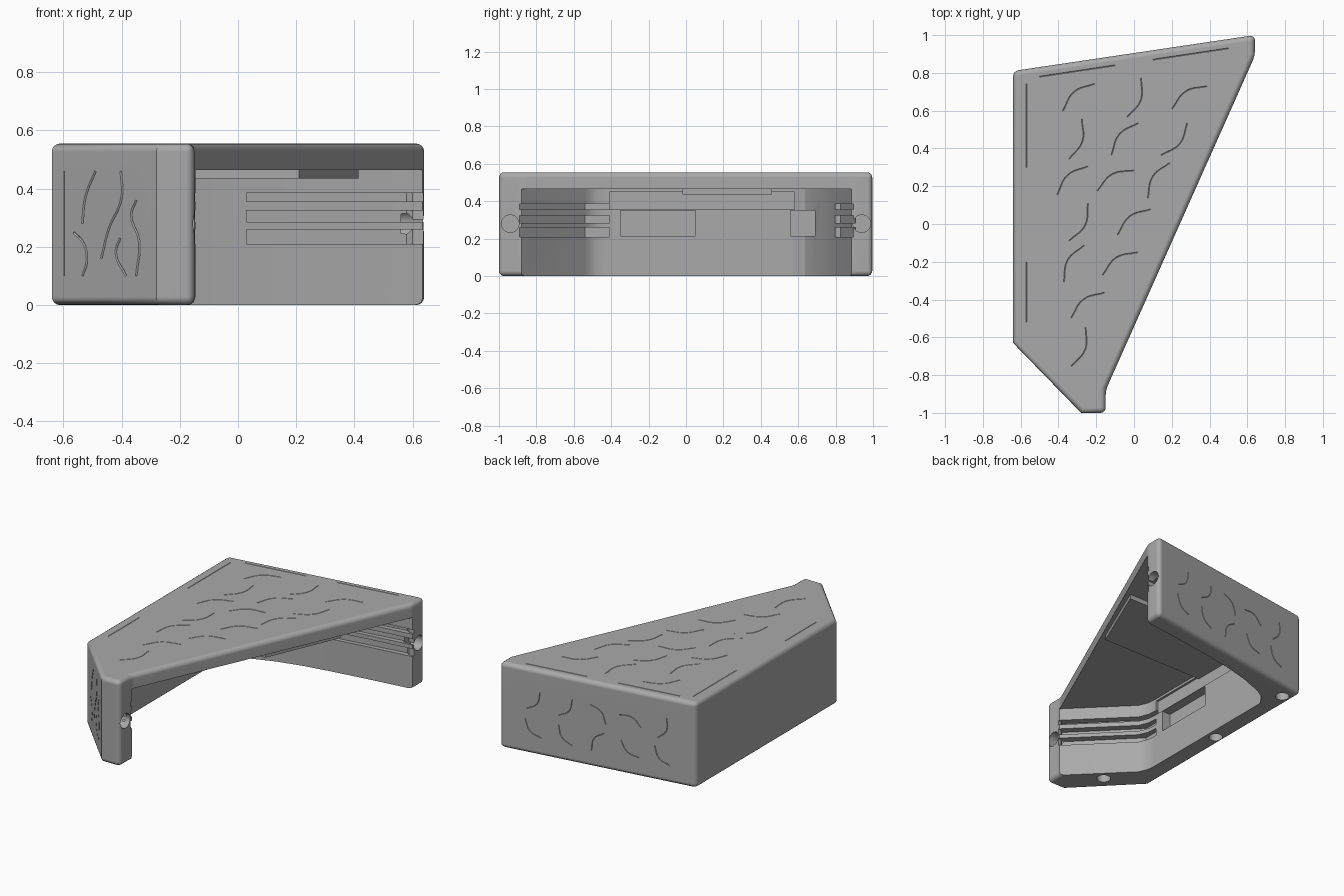
import bpy, bmesh, math, random
from mathutils import Vector, Matrix

if "Cube" in bpy.data.objects:
    bpy.data.objects.remove(bpy.data.objects["Cube"])

grey = bpy.data.materials.new("matte_grey")
grey.use_nodes = True
colour = (0.4, 0.4, 0.4, 1)
grey.diffuse_color = colour
grey.node_tree.nodes["Principled BSDF"].inputs["Base Color"].default_value = colour
HEIGHT = 0.555


def make_object(name, bm):
    bmesh.ops.recalc_face_normals(bm, faces=bm.faces)
    mesh = bpy.data.meshes.new(name)
    bm.to_mesh(mesh)
    bm.free()
    mesh.materials.append(grey)
    ob = bpy.data.objects.new(name, mesh)
    bpy.context.collection.objects.link(ob)
    return ob


def prism(name, outline, low, high):
    bm = bmesh.new()
    base = bm.faces.new([bm.verts.new((x, y, low)) for x, y in outline])
    top = bmesh.ops.extrude_face_region(bm, geom=[base])["geom"]
    bmesh.ops.translate(bm, vec=(0, 0, high - low),
                        verts=[v for v in top if isinstance(v, bmesh.types.BMVert)])
    return make_object(name, bm)


def box(name, x0, x1, y0, y1, z0, z1):
    return prism(name, [(x0, y0), (x1, y0), (x1, y1), (x0, y1)], z0, z1)


def drill(name, centre, radius, depth, axis):
    bm = bmesh.new()
    turn = Vector(axis).to_track_quat("Z", "Y").to_matrix().to_4x4()
    bmesh.ops.create_cone(bm, cap_ends=True, segments=24, radius1=radius, radius2=radius,
                          depth=depth, matrix=Matrix.Translation(centre) @ turn)
    return make_object(name, bm)


def apply(ob, mod):
    bpy.ops.object.select_all(action="DESELECT")
    bpy.context.view_layer.objects.active = ob
    ob.select_set(True)
    bpy.ops.object.modifier_apply(modifier=mod.name)


def cut(ob, tool, operation="DIFFERENCE"):
    mod = ob.modifiers.new("cut", "BOOLEAN")
    mod.operation, mod.object, mod.solver = operation, tool, "EXACT"
    mod.use_self = True
    apply(ob, mod)
    bpy.data.objects.remove(tool)


# Outer block with rounded edges; the two widest corners stay crisp
outline = [(-.64, -.63), (-.28, -1), (-.15, -1), (-.15, -.88),
           (.64, .89), (.64, 1), (-.64, .81)]
shell = prism("housing", outline, 0, HEIGHT)
bm = bmesh.new()
bm.from_mesh(shell.data)
crisp = [Vector(p) for p in outline[:2]]
rounded = [e for e in bm.edges
           if not (abs(e.verts[0].co.z - e.verts[1].co.z) > .1
                   and any((e.verts[0].co.xy - c).length < .01 for c in crisp))]
bmesh.ops.bevel(bm, geom=rounded, offset=.028, segments=4, profile=.5, affect="EDGES")
bm.to_mesh(shell.data)
bm.free()

# Cavity, open below and along the slanted side
inner = [(.9, -.88), (.9, .885), (.64, .885), (.35, .847), (.1, .81), (-.08, .778),
         (-.25, .735), (-.4, .68), (-.48, .635), (-.52, .57),
         (-.52, -.43), (-.515, -.48), (-.49, -.54), (-.15, -.88)]
cut(shell, prism("cavity", inner, -.1, .465))

# Ledge and pockets in the inner walls
cut(shell, box("ledge", -.535, -.4, -.41, .58, .355, .45))
cut(shell, box("long_pocket", -.58, -.4, -.35, .05, .215, .35))
cut(shell, box("corner_pocket", -.53, -.3, .56, .69, .215, .35))

# Three guide slots in the front and back walls
front_slot = [(0, -.89), (-.17, -.89), (-.19, -.905), (-.55, -.54), (-.55, -.41), (-.4, -.41)]
back_slot = [(.8, .7), (.8, .895), (.6, .895), (.58, .91), (.03, .825), (.03, .7)]
for low, high in [(.21, .26), (.285, .325), (.355, .385)]:
    for path in (front_slot, back_slot):
        cut(shell, prism("slot", path, low, high))

# Holes in the post faces and the underside
for x, y in [(-.15, -.94), (.64, .94)]:
    cut(shell, drill("post_hole", (x, y, .28), .047, .16, (1, 0, 0)))
for x, y in [(-.57, .72), (-.58, .08), (-.38, -.74)]:
    cut(shell, drill("base_hole", (x, y, 0), .042, .16, (0, 0, 1)))


# Engraved grain: points are (along, up) on a wall, or (x, y) on the top
def on_front(a, b):
    return (a, -.63 - (a + .64) * 1.028, b)


def on_back(a, b):
    return (a, .81 + (a + .64) * .148, b)


def on_top(a, b):
    return (a, b, HEIGHT)


def engrave(place, strokes, width):
    curve = bpy.data.curves.new("grain", "CURVE")
    curve.dimensions = "3D"
    curve.bevel_depth, curve.bevel_resolution = width, 0
    curve.use_fill_caps = True
    curve.resolution_u = 5
    for stroke in strokes:
        spline = curve.splines.new("BEZIER")
        spline.bezier_points.add(len(stroke) - 1)
        for point, (a, b) in zip(spline.bezier_points, stroke):
            point.co = place(a, b)
            point.handle_left_type = point.handle_right_type = "AUTO"
    ob = bpy.data.objects.new("grain", curve)
    bpy.context.collection.objects.link(ob)
    bpy.ops.object.select_all(action="DESELECT")
    bpy.context.view_layer.objects.active = ob
    ob.select_set(True)
    bpy.ops.object.convert(target="MESH")
    cut(shell, bpy.context.view_layer.objects.active)


def arc(x, y, length, angle, bend):
    along = Vector((math.cos(angle), math.sin(angle))) * length / 2
    side = Vector((-along.y, along.x)) * bend
    mid = Vector((x, y))
    return [mid - along, mid + side, mid + along]


engrave(on_front, [
    [(-.597, .1), (-.597, .46)],
    [(-.49, .46), (-.525, .37), (-.535, .28)],
    [(-.403, .46), (-.4, .37), (-.445, .26), (-.47, .16)],
    [(-.35, .36), (-.367, .31), (-.34, .22), (-.35, .1)],
    [(-.565, .25), (-.53, .21), (-.52, .15), (-.535, .1)],
    [(-.405, .23), (-.42, .18), (-.385, .1)]], .004)

random.seed(4)
engrave(on_back, [arc(-.42 + .21 * i, .17 + .18 * j, .15, random.uniform(.3, 2.6),
                      random.choice((-.4, .4)))
                  for i in range(5) for j in range(2)], .0025)

borders = [[(-.57, -.52), (-.57, -.2)], [(-.57, .3), (-.57, .74)],
           [(-.5, .78), (-.1, .84)], [(.1, .87), (.5, .93)]]
grain = []
for row in range(7):
    y = -.65 + .22 * row
    left, right = -.44, -.15 + (y + .88) * .446 - .1
    count = max(1, round((right - left) / .27))
    for i in range(count):
        x = left + (right - left) * (i + .5) / count
        grain.append(arc(x, y, .22, random.uniform(.5, 1.4), random.choice((-.35, .35))))
engrave(on_top, borders + grain, .0025)

# Catch strip under the roof
catch = prism("roof_catch", [(-.53, -.02), (.21, -.02), (.415, .46), (-.53, .46)], .435, .48)

for ob in (shell, catch):
    bpy.ops.object.select_all(action="DESELECT")
    bpy.context.view_layer.objects.active = ob
    ob.select_set(True)
    bpy.ops.object.shade_smooth_by_angle(angle=math.radians(28))
    ob.modifiers.new("even_shading", "WEIGHTED_NORMAL").keep_sharp = True
